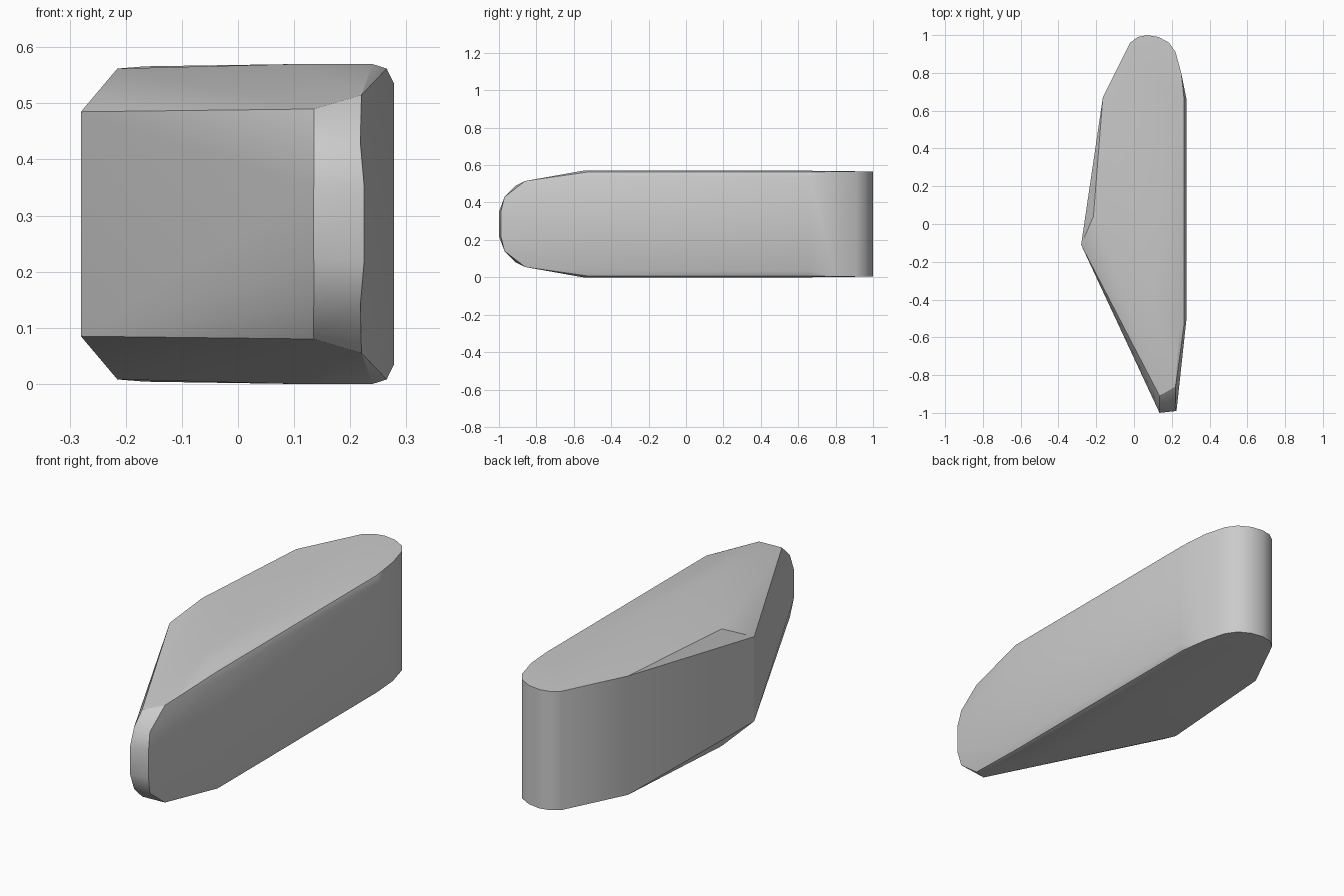
import bpy
import bmesh
import math

HEIGHT = 0.57
MID = HEIGHT / 2

# Remove the default cube
default_cube = bpy.data.objects.get("Cube")
if default_cube:
    bpy.data.objects.remove(default_cube, do_unlink=True)


def make_material(name, color):
    material = bpy.data.materials.new(name)
    material.diffuse_color = color
    material.use_nodes = True
    shader = material.node_tree.nodes["Principled BSDF"]
    shader.inputs["Base Color"].default_value = color
    return material


def mirrored_hull(name, points, material):
    """Convex solid whose lower half mirrors the given upper points."""
    mesh = bpy.data.meshes.new(name)
    bm = bmesh.new()
    for x, y, z in points:
        bm.verts.new((x, y, z))
        bm.verts.new((x, y, HEIGHT - z))
    hull = bmesh.ops.convex_hull(bm, input=bm.verts[:])
    unused = {v for v in hull["geom_interior"] + hull["geom_unused"]
              if isinstance(v, bmesh.types.BMVert)}
    bmesh.ops.delete(bm, geom=list(unused), context="VERTS")
    bmesh.ops.dissolve_limit(bm, angle_limit=math.radians(1),
                             verts=bm.verts[:], edges=bm.edges[:])
    bmesh.ops.recalc_face_normals(bm, faces=bm.faces[:])
    bm.to_mesh(mesh)
    bm.free()
    mesh.materials.append(material)
    obj = bpy.data.objects.new(name, mesh)
    bpy.context.collection.objects.link(obj)
    return obj


# Rounded rear wall, full height
rear_outline = [(0.25, 0.8), (0.22, 0.91), (0.185, 0.96), (0.13, 0.99),
                (0.07, 1), (0.02, 0.99), (-0.02, 0.96), (-0.05, 0.9),
                (-0.165, 0.67)]
points = [(x, y, HEIGHT - 0.004) for x, y in rear_outline]

# Flat cap, and the chamfer along the straight flank
points += [(0.24, 0.65, HEIGHT), (0.24, -0.55, HEIGHT),
           (0.265, 0.66, 0.562), (0.265, -0.53, 0.562),
           (0.278, 0.66, 0.535), (0.278, -0.5, 0.535),
           (0.1, -0.4, HEIGHT)]

# Pointed flank corner with its chamfer
points += [(-0.215, 0.04, 0.562), (-0.28, -0.11, 0.485)]

# Narrow rounded nose
points += [(0.135, -0.91, 0.49), (0.22, -0.86, 0.515),
           (0.135, -0.97, 0.43), (0.218, -0.97, 0.43),
           (0.135, -1, 0.35), (0.225, -0.99, 0.35)]

grey = make_material("plain grey", (0.6, 0.6, 0.6, 1))
body = mirrored_hull("wedge_body", points, grey)

# Soft shading with crisp main edges
bpy.ops.object.select_all(action="DESELECT")
body.select_set(True)
bpy.context.view_layer.objects.active = body
bpy.ops.object.shade_smooth_by_angle(angle=math.radians(30))
